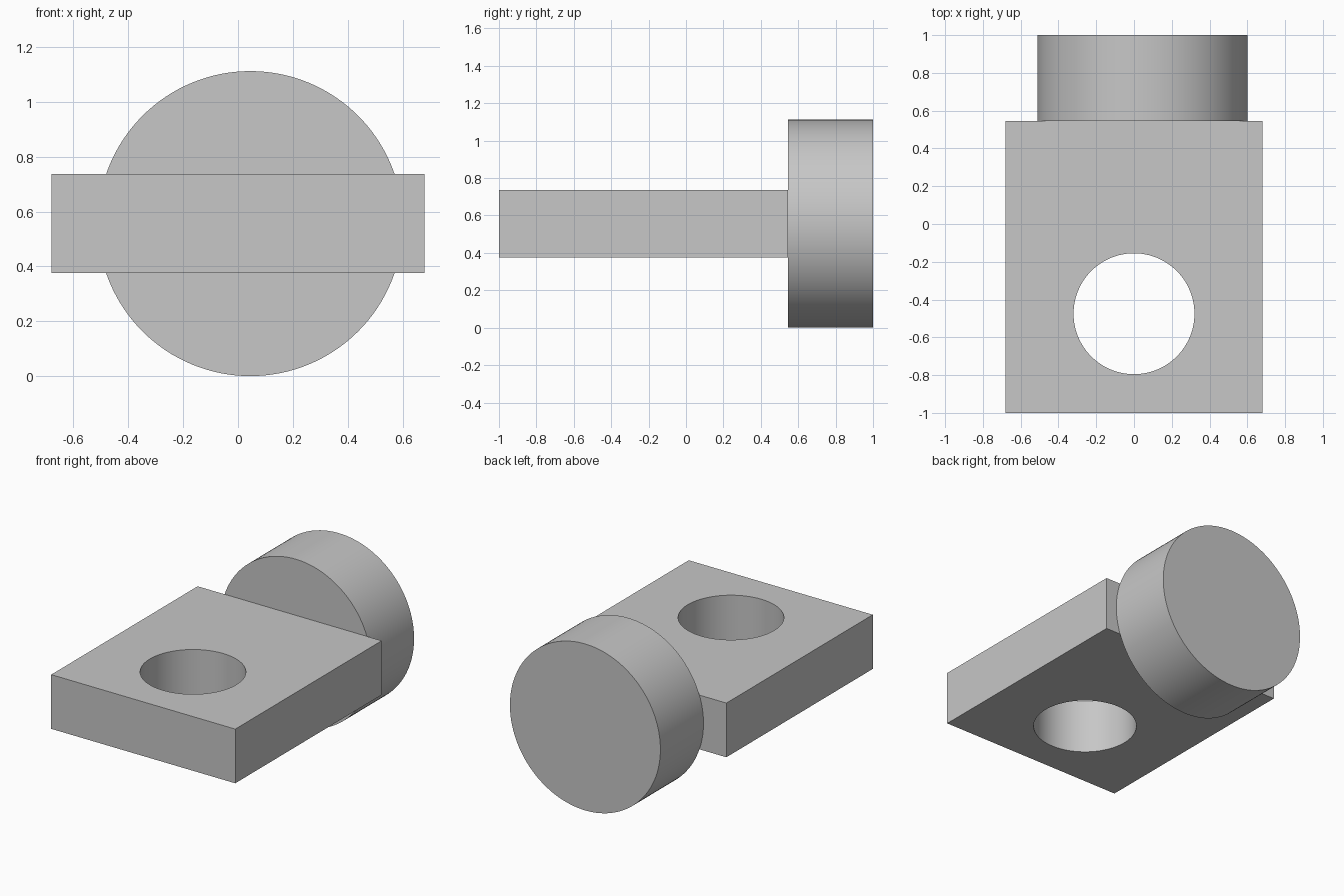
import bpy
import math

cube = bpy.data.objects.get("Cube")
if cube:
    bpy.data.objects.remove(cube, do_unlink=True)

# Single grey material
grey = bpy.data.materials.new("plain grey")
grey.use_nodes = True
colour = (0.57, 0.57, 0.57, 1)
grey.diffuse_color = colour
grey.node_tree.nodes["Principled BSDF"].inputs["Base Color"].default_value = colour

PLATE_BACK = 0.545
MID_Z = 0.556


def finish(obj, name):
    obj.name = name
    obj.data.materials.clear()
    obj.data.materials.append(grey)
    return obj


def smooth(obj):
    bpy.ops.object.select_all(action="DESELECT")
    obj.select_set(True)
    bpy.context.view_layer.objects.active = obj
    bpy.ops.object.shade_smooth_by_angle(angle=math.radians(30))


def cylinder(name, radius, depth, location, rotation=(0, 0, 0)):
    bpy.ops.mesh.primitive_cylinder_add(vertices=128, radius=radius, depth=depth,
                                        location=location, rotation=rotation)
    return finish(bpy.context.object, name)


# Flat plate
bpy.ops.mesh.primitive_cube_add(size=1, location=(0, (PLATE_BACK - 1) / 2, MID_Z))
plate = finish(bpy.context.object, "plate")
plate.scale = (1.36, PLATE_BACK + 1, 0.362)
bpy.ops.object.transform_apply(location=False, rotation=False, scale=True)

# Round hole through the plate
cutter = cylinder("hole_cutter", 0.32, 1, (0, -0.475, MID_Z))
cutter.hide_render = True
hole = plate.modifiers.new("hole", "BOOLEAN")
hole.operation = "DIFFERENCE"
hole.solver = "EXACT"
hole.object = cutter
bpy.context.view_layer.objects.active = plate
bpy.ops.object.modifier_apply(modifier=hole.name)
bpy.data.objects.remove(cutter, do_unlink=True)
smooth(plate)

# Upright disc against the back edge, slightly off centre
disc = cylinder("end_disc", MID_Z, 1 - PLATE_BACK,
                (0.045, (1 + PLATE_BACK) / 2, MID_Z), (math.pi / 2, 0, 0))
smooth(disc)
